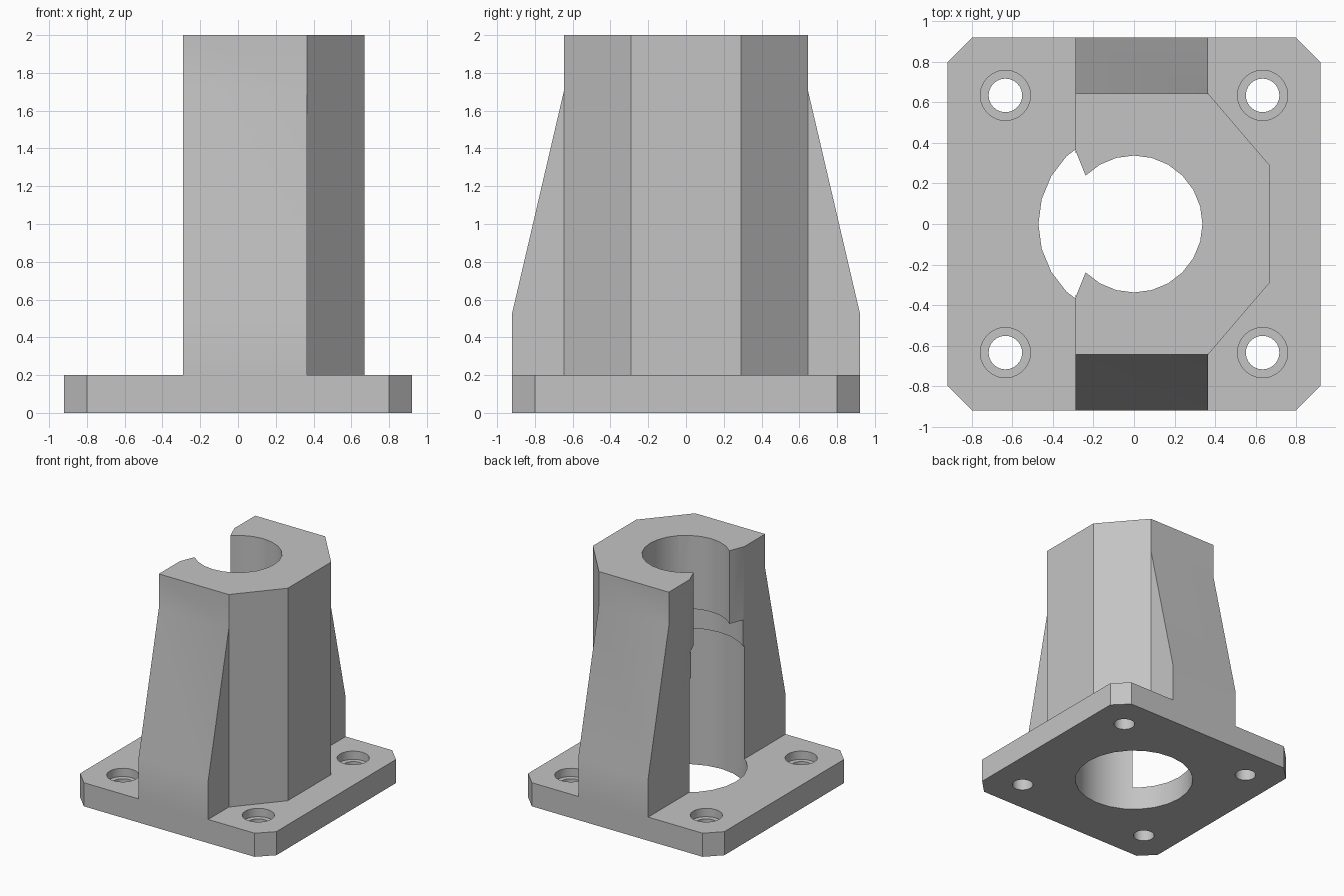
import bpy
import bmesh
from math import cos, sin, tau, radians
from mathutils import Vector

cube = bpy.data.objects.get("Cube")
if cube:
    bpy.data.objects.remove(cube, do_unlink=True)

grey = bpy.data.materials.new("plain grey")
grey.use_nodes = True
colour = (0.55, 0.55, 0.55, 1)
grey.diffuse_color = colour
grey.node_tree.nodes["Principled BSDF"].inputs["Base Color"].default_value = colour


def prism(name, points, direction):
    """Solid made by sweeping a closed outline along a direction."""
    bm = bmesh.new()
    face = bm.faces.new([bm.verts.new(p) for p in points])
    swept = bmesh.ops.extrude_face_region(bm, geom=[face])["geom"]
    bmesh.ops.translate(bm, vec=Vector(direction),
                        verts=[v for v in swept if isinstance(v, bmesh.types.BMVert)])
    bmesh.ops.recalc_face_normals(bm, faces=bm.faces)
    mesh = bpy.data.meshes.new(name)
    bm.to_mesh(mesh)
    bm.free()
    mesh.materials.append(grey)
    obj = bpy.data.objects.new(name, mesh)
    bpy.context.collection.objects.link(obj)
    return obj


def upright(name, outline, low, high):
    return prism(name, [(x, y, low) for x, y in outline], (0, 0, high - low))


def cylinder(name, radius, low, high, x=0, y=0, sides=24):
    ring = [(x + radius * cos(tau * i / sides), y + radius * sin(tau * i / sides))
            for i in range(sides)]
    return upright(name, ring, low, high)


def mirrored(half):
    """Close an outline by mirroring its second coordinate."""
    return half + [(a, -b) for a, b in reversed(half)]


def combine(target, tool, operation):
    tool.hide_render = True
    mod = target.modifiers.new(tool.name, "BOOLEAN")
    mod.operation, mod.solver, mod.object = operation, "EXACT", tool
    with bpy.context.temp_override(object=target, active_object=target):
        bpy.ops.object.modifier_apply(modifier=mod.name)
    bpy.data.objects.remove(tool, do_unlink=True)


# Chamfered base plate
BACK, TOP, PLATE = -0.29, 2.0, 0.2
bracket = upright("flanged_bearing_bracket",
                  mirrored([(-0.92, 0.8), (-0.8, 0.92), (0.8, 0.92), (0.92, 0.8)]), 0, PLATE)

# Ribbed block: tapering side profile swept across the width
rib_profile = [(0.1, 0.92), (0.53, 0.92), (1.71, 0.645), (TOP, 0.645)]
ribs = prism("side_ribs", [(BACK, y, z) for z, y in mirrored(rib_profile)], (0.655, 0, 0))
column = upright("column", mirrored([(BACK, 0.645), (0.365, 0.645), (0.67, 0.29)]), 0.1, TOP)
combine(ribs, column, "UNION")
combine(bracket, ribs, "UNION")

# Stepped bore and flared slot at its open side
for name, radius, low, high in (("upper_bore", 0.338, 1.0, 2.2),
                                ("middle_bore", 0.457, 1.0, 1.38),
                                ("lower_bore", 0.472, -0.2, 1.16)):
    combine(bracket, cylinder(name, radius, low, high), "DIFFERENCE")
slot = upright("slot", mirrored([(-0.34, 0.49), (-0.239, 0.239)]), 1.38, 2.2)
combine(bracket, slot, "DIFFERENCE")

# Counterbored screw holes
for x in (-0.635, 0.635):
    for y in (-0.635, 0.635):
        combine(bracket, cylinder("screw_hole", 0.083, -0.1, 0.4, x, y), "DIFFERENCE")
        combine(bracket, cylinder("counterbore", 0.124, PLATE - 0.07, 0.4, x, y), "DIFFERENCE")

# Smooth bores and rib bends, crisp edges elsewhere
bpy.ops.object.select_all(action="DESELECT")
bracket.select_set(True)
bpy.context.view_layer.objects.active = bracket
bpy.ops.object.shade_smooth_by_angle(angle=radians(30))
